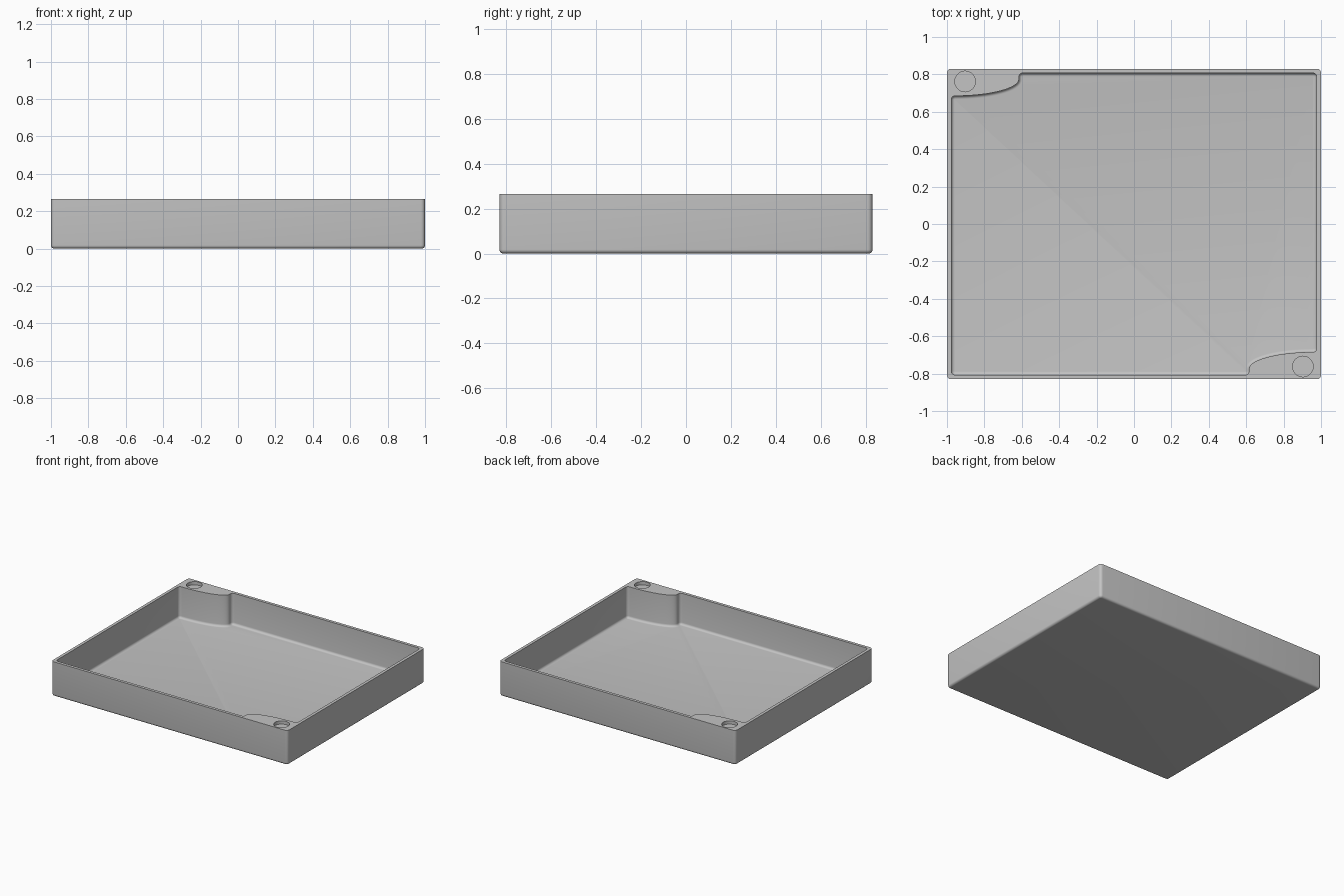
import bpy
import bmesh
from math import cos, sin, pi, radians

old = bpy.data.objects.get("Cube")
if old:
    bpy.data.objects.remove(old, do_unlink=True)

HALF_X, HALF_Y, HEIGHT = 1.0, 0.83, 0.265
WALL, FLOOR = 0.023, 0.025
ABOVE = HEIGHT + 0.1

grey = bpy.data.materials.new("light grey plastic")
grey.use_nodes = True
grey.diffuse_color = (0.55, 0.55, 0.55, 1)
grey.node_tree.nodes["Principled BSDF"].inputs["Base Color"].default_value = grey.diffuse_color


def prism(name, outline, corners, z0, z1, corner_radius=0, bottom_radius=0):
    """Upright prism with rounded corners (by index) and a rounded bottom rim."""
    bm = bmesh.new()
    verts = [bm.verts.new((x, y, z0)) for x, y in outline]
    bm.faces.new(verts)
    if corner_radius:
        bmesh.ops.bevel(bm, geom=[verts[i] for i in corners], offset=corner_radius,
                        segments=5, profile=0.5, affect='VERTICES')
    result = bmesh.ops.extrude_face_region(bm, geom=bm.faces[:], use_keep_orig=True)
    top = [g for g in result["geom"] if isinstance(g, bmesh.types.BMVert)]
    bmesh.ops.translate(bm, verts=top, vec=(0, 0, z1 - z0))
    bmesh.ops.recalc_face_normals(bm, faces=bm.faces[:])
    if bottom_radius:
        rim = [e for e in bm.edges if all(abs(v.co.z - z0) < 1e-5 for v in e.verts)]
        bmesh.ops.bevel(bm, geom=rim, offset=bottom_radius, segments=5,
                        profile=0.5, affect='EDGES')
    mesh = bpy.data.meshes.new(name)
    bm.to_mesh(mesh)
    bm.free()
    mesh.materials.append(grey)
    obj = bpy.data.objects.new(name, mesh)
    bpy.context.collection.objects.link(obj)
    return obj


# Outer body
rect = [(-HALF_X, -HALF_Y), (HALF_X, -HALF_Y), (HALF_X, HALF_Y), (-HALF_X, HALF_Y)]
tray = prism("tray", rect, range(4), 0, HEIGHT, 0.022, 0.018)

# Cavity outline: half of it, with a curved corner post, then turned half way round
ix, iy = HALF_X - WALL, HALF_Y - WALL
cx, cy, ax, ay = 0.955, 0.775, 0.34, 0.09
arc = [(cx - ax * cos(t * pi / 32), -cy + ay * sin(t * pi / 32)) for t in range(17)]
half = [(-ix, -iy), (cx - ax, -iy)] + arc + [(ix, -cy + ay)]
outline = half + [(-x, -y) for x, y in half]
n = len(half)
corners = [0, 1, n - 1, n, n + 1, 2 * n - 1]
cutters = [prism("cavity_cutter", outline, corners, FLOOR, ABOVE, 0.02, 0.018)]

# Shallow round recess in each corner post
for side in (1, -1):
    circle = [(side * 0.903 + 0.055 * cos(k * pi / 24),
               -side * 0.762 + 0.055 * sin(k * pi / 24)) for k in range(48)]
    cutters.append(prism("recess_cutter", circle, [], HEIGHT - 0.025, ABOVE))

bpy.ops.object.select_all(action='DESELECT')
bpy.context.view_layer.objects.active = tray
tray.select_set(True)
for cutter in cutters:
    cutter.hide_render = True
    cut = tray.modifiers.new("cut", 'BOOLEAN')
    cut.operation, cut.solver, cut.object = 'DIFFERENCE', 'EXACT', cutter
    bpy.ops.object.modifier_apply(modifier=cut.name)
    bpy.data.objects.remove(cutter, do_unlink=True)

bpy.ops.object.shade_smooth_by_angle(angle=radians(35))
